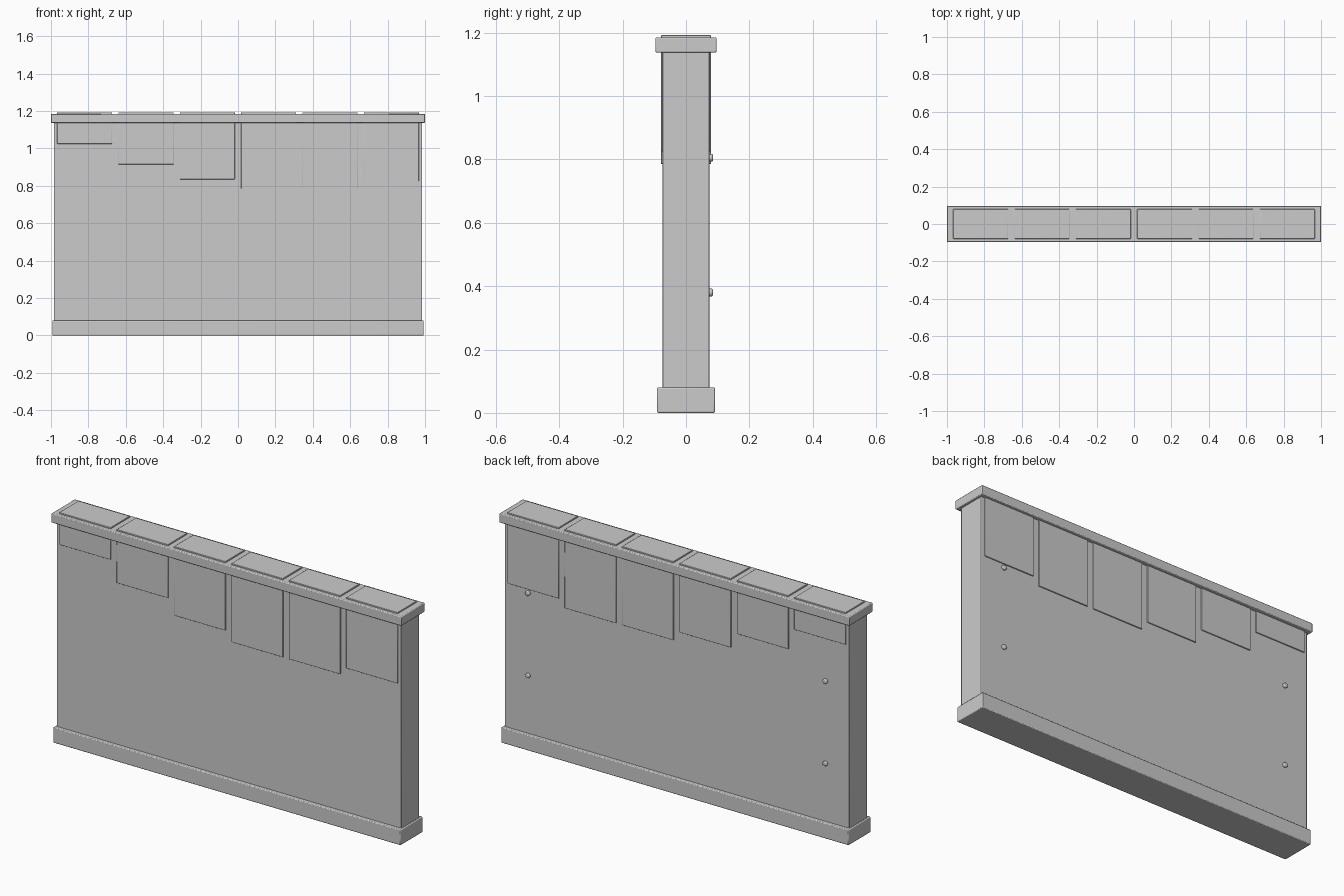
import bpy

if "Cube" in bpy.data.objects:
    bpy.data.objects.remove(bpy.data.objects["Cube"])


def finish(obj, name, bevel, segments=2):
    obj.name = name
    obj.data.name = name
    mod = obj.modifiers.new("soft_edges", 'BEVEL')
    mod.width = bevel
    mod.segments = segments
    mod.limit_method = 'ANGLE'
    bpy.ops.object.shade_smooth_by_angle()
    return obj


def box(name, x, half_width, half_depth, z0, z1, bevel):
    bpy.ops.mesh.primitive_cube_add(size=2, location=(x, 0, (z0 + z1) / 2))
    obj = bpy.context.object
    obj.scale = (half_width, half_depth, (z1 - z0) / 2)
    bpy.ops.object.transform_apply(location=False, rotation=False, scale=True)
    return finish(obj, name, bevel)


def stud(name, x, z):
    # short round head standing out of the back face
    bpy.ops.mesh.primitive_cylinder_add(vertices=16, radius=0.0125, depth=0.025,
                                        location=(x, 0.0725, z),
                                        rotation=(1.5707963, 0, 0))
    return finish(bpy.context.object, name, 0.005, 3)


# Main slab with its foot and top rail
box("wall_panel", 0, 0.985, 0.0735, 0.04, 1.16, 0.003)
box("base_plinth", 0, 0.993, 0.0915, 0.0, 0.08, 0.004)
box("top_rail", 0, 1.0, 0.0965, 1.137, 1.185, 0.004)

# Draped strips that pass over the rail and hang on both faces
hems = [1.025, 0.915, 0.835, 0.785, 0.785, 0.825]
for i, hem in enumerate(hems):
    box(f"hanging_strip_{i + 1}", (i - 2.5) * 0.328, 0.147, 0.079, hem, 1.192, 0.002)

# Four fixing studs on the back
for x in (-0.85, 0.85):
    for z in (0.38, 0.805):
        side = "left" if x < 0 else "right"
        level = "lower" if z < 0.5 else "upper"
        stud(f"back_stud_{side}_{level}", x, z)
